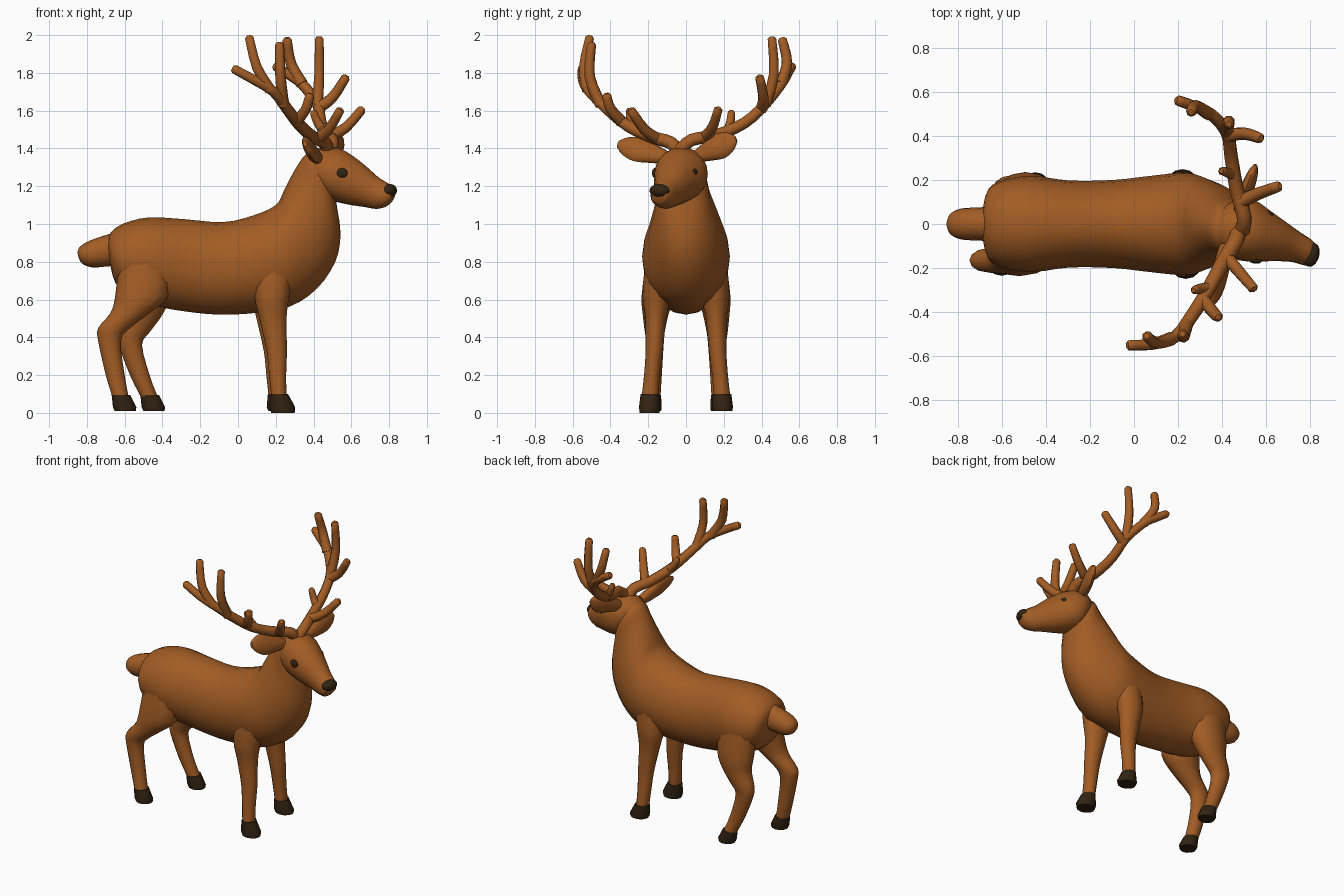
import bpy, bmesh, math
from mathutils import Vector as V

def material(name, rgb):
    m = bpy.data.materials.new(name)
    m.diffuse_color = (*rgb, 1)
    return m

BROWN = material("brown coat", (0.36, 0.107, 0.018))
DARK = material("dark horn", (0.032, 0.017, 0.006))
YAW = math.radians(-16)          # the head is turned a little

def finish(ob, angle=50):
    bpy.ops.object.select_all(action='DESELECT')
    ob.select_set(True)
    bpy.context.view_layer.objects.active = ob
    bpy.ops.object.shade_smooth_by_angle(angle=math.radians(angle))

def smooth(rows, k=3):
    """Catmull-Rom interpolation of rows of numbers."""
    out = []
    for i in range(len(rows) - 1):
        a, b, c, d = (rows[max(0, min(len(rows) - 1, i + j))] for j in (-1, 0, 1, 2))
        for s in range(k):
            t = s / k
            out.append([0.5 * (2*q + (r-p)*t + (2*p-5*q+4*r-w)*t*t + (3*q-p-3*r+w)*t**3)
                        for p, q, r, w in zip(a, b, c, d)])
    return out + [list(rows[-1])]

def loft(name, rings, mat=BROWN, n=16):
    """Skin rings of (centre, axis u, axis v)."""
    bm = bmesh.new()
    loops = []
    for c, u, v in rings:
        loops.append([bm.verts.new(c + u * math.cos(2*math.pi*i/n) + v * math.sin(2*math.pi*i/n))
                      for i in range(n)])
    for a, b in zip(loops, loops[1:]):
        for i in range(n):
            j = (i + 1) % n
            bm.faces.new((a[i], a[j], b[j], b[i]))
    bm.faces.new(loops[0])
    bm.faces.new(loops[-1])
    bmesh.ops.recalc_face_normals(bm, faces=bm.faces)
    me = bpy.data.meshes.new(name)
    bm.to_mesh(me)
    bm.free()
    me.materials.append(mat)
    ob = bpy.data.objects.new(name, me)
    bpy.context.collection.objects.link(ob)
    finish(ob)
    return ob

def side_loft(name, rows, yaw=0):
    """Rows: top x, top z, bottom x, bottom z, half width, centre y."""
    side = V((-math.sin(yaw), math.cos(yaw), 0))
    rings = []
    for tx, tz, bx, bz, w, y in smooth(rows):
        top, bot = V((tx, y, tz)), V((bx, y, bz))
        rings.append(((top + bot) / 2, (top - bot) / 2, side * w))
    return loft(name, rings, n=20)

def leg_loft(name, rows, mat=BROWN, k=3):
    """Rows: x, y, z, radius x, radius y."""
    return loft(name, [(V(r[:3]), V((r[3], 0, 0)), V((0, r[4], 0))) for r in smooth(rows, k)], mat, 12)

def tube(name, pts, r0, r1):
    """Round tapering branch through points."""
    rows = smooth(pts, 3)
    P = [V(p) for p in rows]
    P.append(P[-1] + (P[-1] - P[-2]).normalized() * 0.012)
    rings, u = [], V((0.3, 0.2, 0.9))
    for i, p in enumerate(P):
        t = (P[min(i + 1, len(P) - 1)] - P[max(i - 1, 0)]).normalized()
        u = (u - t * u.dot(t)).normalized()
        r = r0 + (r1 - r0) * i / (len(P) - 1)
        if i == len(P) - 1:
            r *= 0.6
        rings.append((p, u * r, t.cross(u) * r))
    return loft(name, rings, n=8)

def ball(name, loc, scale, yaw, mat):
    bpy.ops.mesh.primitive_uv_sphere_add(segments=14, ring_count=8, location=loc, rotation=(0, 0, yaw))
    ob = bpy.context.object
    ob.name, ob.scale = name, scale
    ob.data.materials.append(mat)
    finish(ob)

# Body with chest and neck
side_loft("body", [
    (-0.69, 0.91, -0.68, 0.80, 0.07, 0), (-0.67, 0.96, -0.65, 0.69, 0.16, 0),
    (-0.60, 1.005, -0.58, 0.62, 0.20, 0), (-0.47, 1.035, -0.45, 0.57, 0.218, 0),
    (-0.28, 1.025, -0.30, 0.54, 0.197, 0), (-0.08, 1.01, -0.10, 0.52, 0.20, 0),
    (0.08, 1.045, 0.10, 0.53, 0.22, 0), (0.20, 1.10, 0.28, 0.565, 0.232, 0),
    (0.24, 1.17, 0.42, 0.66, 0.205, 0), (0.275, 1.24, 0.515, 0.80, 0.172, -0.005),
    (0.315, 1.31, 0.543, 0.95, 0.14, -0.012), (0.36, 1.37, 0.52, 1.12, 0.125, -0.018),
    (0.42, 1.38, 0.53, 1.18, 0.10, -0.025)])

# Tail
side_loft("tail", [
    (-0.60, 0.97, -0.62, 0.78, 0.08, 0), (-0.72, 0.935, -0.70, 0.775, 0.075, 0),
    (-0.80, 0.905, -0.77, 0.77, 0.07, 0), (-0.84, 0.875, -0.825, 0.79, 0.047, 0),
    (-0.85, 0.85, -0.845, 0.825, 0.015, 0)])

# Head
side_loft("head", [
    (0.36, 1.36, 0.44, 1.16, 0.09, 0), (0.42, 1.40, 0.48, 1.13, 0.13, -0.01),
    (0.50, 1.405, 0.53, 1.115, 0.14, -0.03), (0.57, 1.385, 0.60, 1.10, 0.12, -0.055),
    (0.66, 1.32, 0.67, 1.09, 0.092, -0.08), (0.74, 1.25, 0.73, 1.08, 0.07, -0.105),
    (0.80, 1.212, 0.78, 1.09, 0.06, -0.13), (0.83, 1.185, 0.81, 1.115, 0.04, -0.142)], YAW)
ball("nose", (0.805, -0.14, 1.177), (0.036, 0.056, 0.035), YAW, DARK)
for s in (-1, 1):
    ball("eye", (0.58 + s * 0.029, -0.06 + s * 0.107, 1.27), (0.029, 0.013, 0.026), YAW - s * 0.2, DARK)

# Ears: flattened leaf shapes
for base, tip in (((0.42, -0.10, 1.35), (0.355, -0.36, 1.425)), ((0.48, 0.06, 1.36), (0.55, 0.265, 1.45))):
    a, b = V(base), V(tip)
    t = (b - a).normalized()
    thick = V((1, 0.2, 0.3))
    thick = (thick - t * thick.dot(t)).normalized()
    wide = t.cross(thick)
    loft("ear", [(a.lerp(b, f), wide * w, thick * h) for f, w, h in smooth(
        [(0, 0.035, 0.03), (0.3, 0.055, 0.034), (0.6, 0.07, 0.03), (0.85, 0.052, 0.022), (1, 0.018, 0.01)])], n=12)

# Front legs
for s, dx in ((-1, 0.01), (1, -0.005)):
    leg_loft("front_leg", [
        (0.19 + dx, s*0.13, 0.82, 0.11, 0.085), (0.17 + dx, s*0.155, 0.62, 0.092, 0.075),
        (0.175 + dx, s*0.16, 0.50, 0.072, 0.055), (0.195 + dx, s*0.168, 0.33, 0.054, 0.046),
        (0.20 + dx, s*0.18, 0.20, 0.045, 0.042), (0.207 + dx, s*0.19, 0.085, 0.04, 0.045)])
    leg_loft("front_hoof", [
        (0.209 + dx, s*0.19, 0.10, 0.046, 0.05), (0.225 + dx, s*0.193, 0.03, 0.068, 0.056),
        (0.228 + dx, s*0.193, 0.0 if s < 0 else 0.01, 0.062, 0.052)], DARK, 1)

# Hind legs, one set further back than the other
hind = {-1: ((-0.51, 0.62, 0.14), (-0.57, 0.53, 0.105), (-0.655, 0.45, 0.085), (-0.68, 0.38, 0.06),
             (-0.65, 0.20, 0.05), (-0.622, 0.085, 0.043)),
        1: ((-0.49, 0.62, 0.13), (-0.505, 0.52, 0.105), (-0.55, 0.43, 0.085), (-0.57, 0.36, 0.062),
            (-0.52, 0.20, 0.052), (-0.47, 0.085, 0.045))}
for s, rows in hind.items():
    ry = (0.085, 0.07, 0.056, 0.048, 0.042, 0.045)
    yy = (0.15, 0.16, 0.165, 0.165, 0.17, 0.18)
    leg_loft("hind_leg", [(-0.49, s*0.12, 0.82, 0.14, 0.09)] +
             [(x, s*y, z, rx, r) for (x, z, rx), y, r in zip(rows, yy, ry)])
    hx = rows[-1][0]
    leg_loft("hind_hoof", [(hx + 0.002, s*0.18, 0.095, 0.049, 0.048), (hx + 0.022, s*0.182, 0.03, 0.062, 0.053),
                           (hx + 0.025, s*0.182, 0.01, 0.056, 0.05)], DARK, 1)

# Antlers: main beams, then their tines
tube("right_beam", [(0.47, -0.04, 1.38), (0.46, -0.08, 1.43), (0.40, -0.18, 1.46), (0.33, -0.31, 1.52),
                    (0.26, -0.42, 1.61), (0.19, -0.51, 1.70), (0.09, -0.545, 1.76), (-0.02, -0.55, 1.82)], 0.038, 0.024)
tube("left_beam", [(0.49, -0.03, 1.39), (0.50, 0.03, 1.445), (0.465, 0.16, 1.47), (0.44, 0.31, 1.535),
                   (0.42, 0.42, 1.635), (0.34, 0.505, 1.74), (0.27, 0.535, 1.79), (0.20, 0.56, 1.835)], 0.036, 0.024)
tines = [
    ((0.17, -0.52, 1.71), (0.10, -0.54, 1.83), (0.06, -0.51, 1.985)),
    ((0.24, -0.45, 1.63), (0.225, -0.51, 1.78), (0.22, -0.50, 1.95)),
    ((0.31, -0.34, 1.54), (0.36, -0.40, 1.61), (0.38, -0.42, 1.68)),
    ((0.42, -0.15, 1.45), (0.48, -0.22, 1.50), (0.54, -0.29, 1.60)),
    ((0.33, -0.29, 1.52), (0.295, -0.295, 1.56), (0.275, -0.30, 1.60)),
    ((0.42, 0.42, 1.63), (0.43, 0.465, 1.79), (0.43, 0.455, 1.98)),
    ((0.34, 0.50, 1.74), (0.28, 0.535, 1.85), (0.26, 0.51, 1.975)),
    ((0.42, 0.40, 1.61), (0.50, 0.41, 1.67), (0.57, 0.39, 1.775)),
    ((0.48, 0.10, 1.46), (0.57, 0.14, 1.51), (0.655, 0.17, 1.605)),
    ((0.455, 0.22, 1.49), (0.42, 0.235, 1.54), (0.40, 0.24, 1.59)),
]
for t in tines:
    short = (V(t[2]) - V(t[0])).length < 0.15
    tube("antler_tine", t, 0.026 if short else 0.032, 0.018 if short else 0.023)
